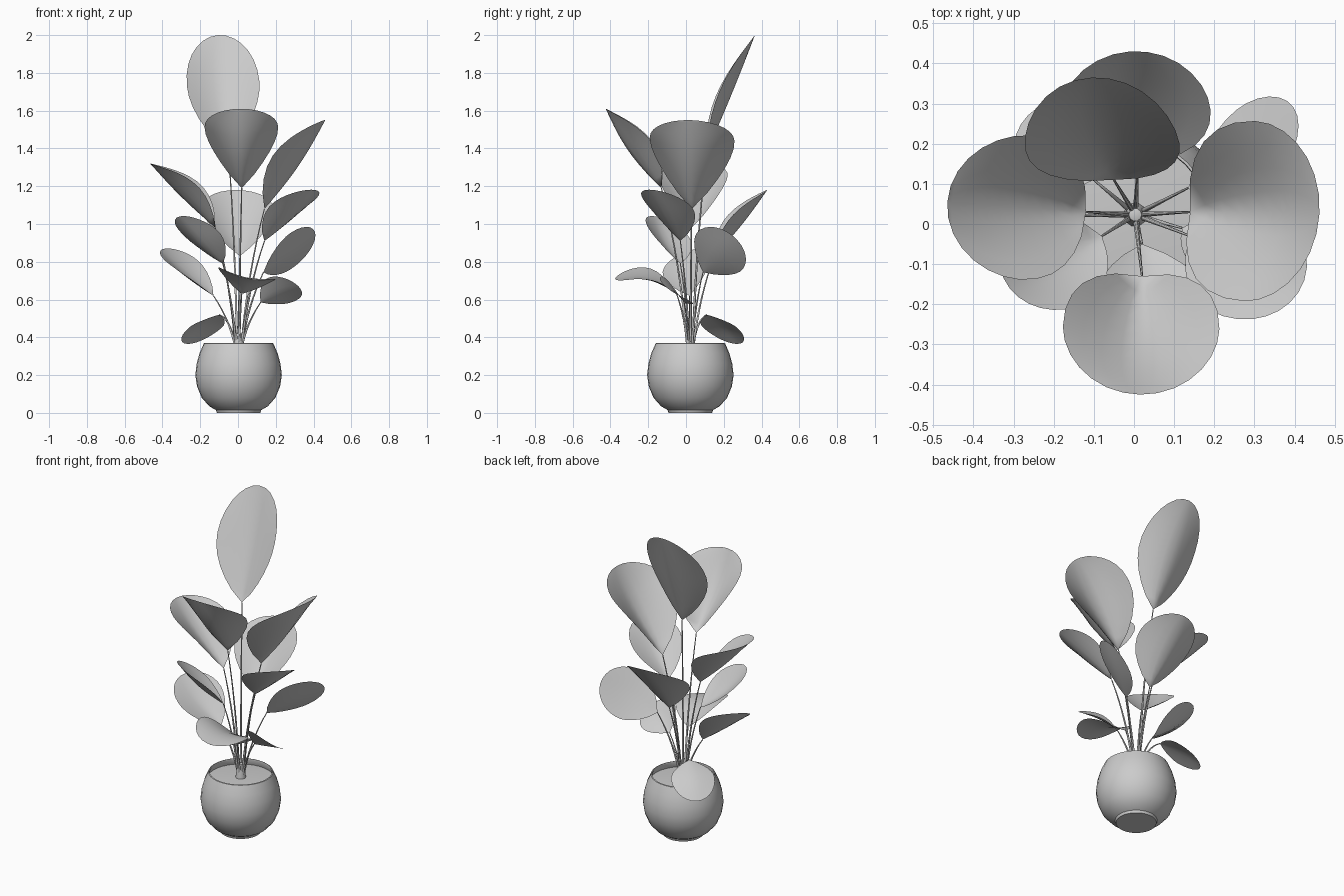
import bpy, bmesh, math
from mathutils import Vector

if "Cube" in bpy.data.objects:
    bpy.data.objects.remove(bpy.data.objects["Cube"])

CX, CY = 0.003, 0.023          # pot axis
UP = Vector((0, 0, 1))


def finish(bm, name, angle=60):
    me = bpy.data.meshes.new(name)
    bm.normal_update()
    bm.to_mesh(me)
    bm.free()
    ob = bpy.data.objects.new(name, me)
    bpy.context.collection.objects.link(ob)
    bpy.ops.object.select_all(action='DESELECT')
    ob.select_set(True)
    bpy.context.view_layer.objects.active = ob
    bpy.ops.object.shade_smooth_by_angle(angle=math.radians(angle))
    return ob


def lathe(name, profile, sides=32):
    bm = bmesh.new()
    vs = [bm.verts.new((CX + r, CY, z)) for r, z in profile]
    es = [bm.edges.new(p) for p in zip(vs, vs[1:])]
    bmesh.ops.spin(bm, geom=vs + es, cent=(CX, CY, 0), axis=(0, 0, 1),
                   angle=2 * math.pi, steps=sides, use_duplicate=False)
    bmesh.ops.remove_doubles(bm, verts=bm.verts, dist=1e-4)
    bmesh.ops.recalc_face_normals(bm, faces=bm.faces)
    return finish(bm, name, 40)


def leaf(name, base, tip, width, roll=0, cup=0.03, sag=0.02, peak=0.6):
    """Obovate sheet: cup lifts the sides (most near the base), sag bows the midrib."""
    b, t = Vector(base), Vector(tip)
    u = (t - b).normalized()
    flat = u.cross(UP).normalized()
    a = math.radians(roll)                 # positive roll lifts the s side
    s = flat * math.cos(a) + flat.cross(u) * math.sin(a)
    n = s.cross(u)
    length = (t - b).length
    rows = [peak * i / 6 for i in range(7)]
    rows += [peak + (1 - peak) * math.sin(math.pi / 2 * i / 7) for i in range(1, 8)]
    cols = [-1, -0.75, -0.5, -0.25, 0, 0.25, 0.5, 0.75, 1]
    bm = bmesh.new()
    grid = []
    for k in rows:
        if k < peak:
            w = math.sin(math.pi / 2 * k / peak) ** 0.8
        else:
            w = math.sqrt(max(0, 1 - ((k - peak) / (1 - peak)) ** 2))
        bulge = max(0, math.sin(math.pi * k ** 0.88))
        row = []
        for v in cols:
            lift = cup * abs(v) ** 1.5 * bulge - sag * math.sin(math.pi * k)
            p = b + u * length * k + s * (v * w * width / 2) + n * lift
            row.append(bm.verts.new(p))
        grid.append(row)
    for r0, r1 in zip(grid, grid[1:]):
        for i in range(len(cols) - 1):
            bm.faces.new((r0[i], r1[i], r1[i + 1], r0[i + 1]))
    bmesh.ops.remove_doubles(bm, verts=bm.verts, dist=1e-4)
    return finish(bm, name)


def stalk(name, base, ctrl=None):
    b = Vector(base)
    out = Vector((b.x - CX, b.y - CY, 0)).normalized() * 0.015
    a = Vector((CX, CY, 0.34)) + out
    c = Vector(ctrl) if ctrl else Vector((CX + (b.x - CX) * 0.35, CY + (b.y - CY) * 0.35,
                                          0.34 + (b.z - 0.34) * 0.55))
    cu = bpy.data.curves.new(name, 'CURVE')
    cu.dimensions = '3D'
    cu.bevel_depth = 0.007
    cu.bevel_resolution = 1
    cu.use_fill_caps = True
    sp = cu.splines.new('POLY')
    sp.points.add(8)
    for i, p in enumerate(sp.points):
        k = i / 8
        q = a * (1 - k) ** 2 + c * 2 * k * (1 - k) + b * k * k
        p.co = (*q, 1)
        p.radius = 1.0 - 0.6 * k
    bpy.context.collection.objects.link(bpy.data.objects.new(name, cu))


# Round pot with foot and inner lip, soil disc, short central stem
lathe("pot", [(0, 0), (0.115, 0), (0.12, 0.015), (0.155, 0.035), (0.195, 0.08),
              (0.22, 0.14), (0.229, 0.2), (0.222, 0.26), (0.207, 0.315),
              (0.184, 0.368), (0.178, 0.37), (0.176, 0.362), (0.19, 0.325)])
lathe("soil", [(0, 0.335), (0.1, 0.334), (0.19, 0.328)])
lathe("stem", [(0.03, 0.33), (0.024, 0.38), (0.016, 0.42), (0, 0.425)], 10)

# Leaves: name, base, tip, width, roll, cup, sag, widest position
LEAVES = [
    ("top", (-0.05, 0.11, 1.38), (-0.105, 0.365, 2.0), 0.385, 10, 0.07, 0.005, 0.55),
    ("front_high", (0.02, -0.13, 1.19), (0.015, -0.425, 1.61), 0.39, 0, 0.13, 0.03, 0.66),
    ("right_high", (0.14, 0.03, 1.08), (0.462, 0.025, 1.55), 0.45, 3, 0.13, 0.02, 0.68),
    ("left_high", (-0.12, 0.03, 0.98), (-0.465, 0.055, 1.32), 0.36, 0, 0.11, 0.01, 0.62),
    ("back", (0.01, 0.15, 0.83), (-0.01, 0.43, 1.18), 0.38, 0, 0.08, 0.01, 0.6),
    ("right_mid", (0.14, -0.03, 0.91), (0.41, -0.17, 1.18), 0.3, 8, 0.06, 0.01, 0.58),
    ("left_mid", (-0.08, -0.03, 0.79), (-0.31, -0.16, 1.04), 0.27, -12, 0.05, 0.02, 0.55),
    ("left_low", (-0.13, 0.02, 0.62), (-0.41, 0.02, 0.86), 0.28, 22, 0.05, 0.01, 0.58),
    ("back_right", (0.135, 0.09, 0.745), (0.41, 0.245, 0.94), 0.31, 47, 0.02, 0.01, 0.55),
    ("front_low", (0.02, -0.05, 0.63), (0.045, -0.375, 0.71), 0.31, 12, 0.03, -0.04, 0.55),
    ("right_low", (0.12, -0.01, 0.585), (0.32, -0.11, 0.67), 0.23, 37, 0.02, -0.01, 0.52),
    ("drooping", (-0.1, 0.11, 0.52), (-0.265, 0.27, 0.365), 0.25, 0, -0.02, -0.02, 0.45),
]
for name, *args in LEAVES:
    leaf(name + "_leaf", *args)
    stalk(name + "_stalk", args[0], (-0.04, 0.06, 0.5) if name == "drooping" else None)
